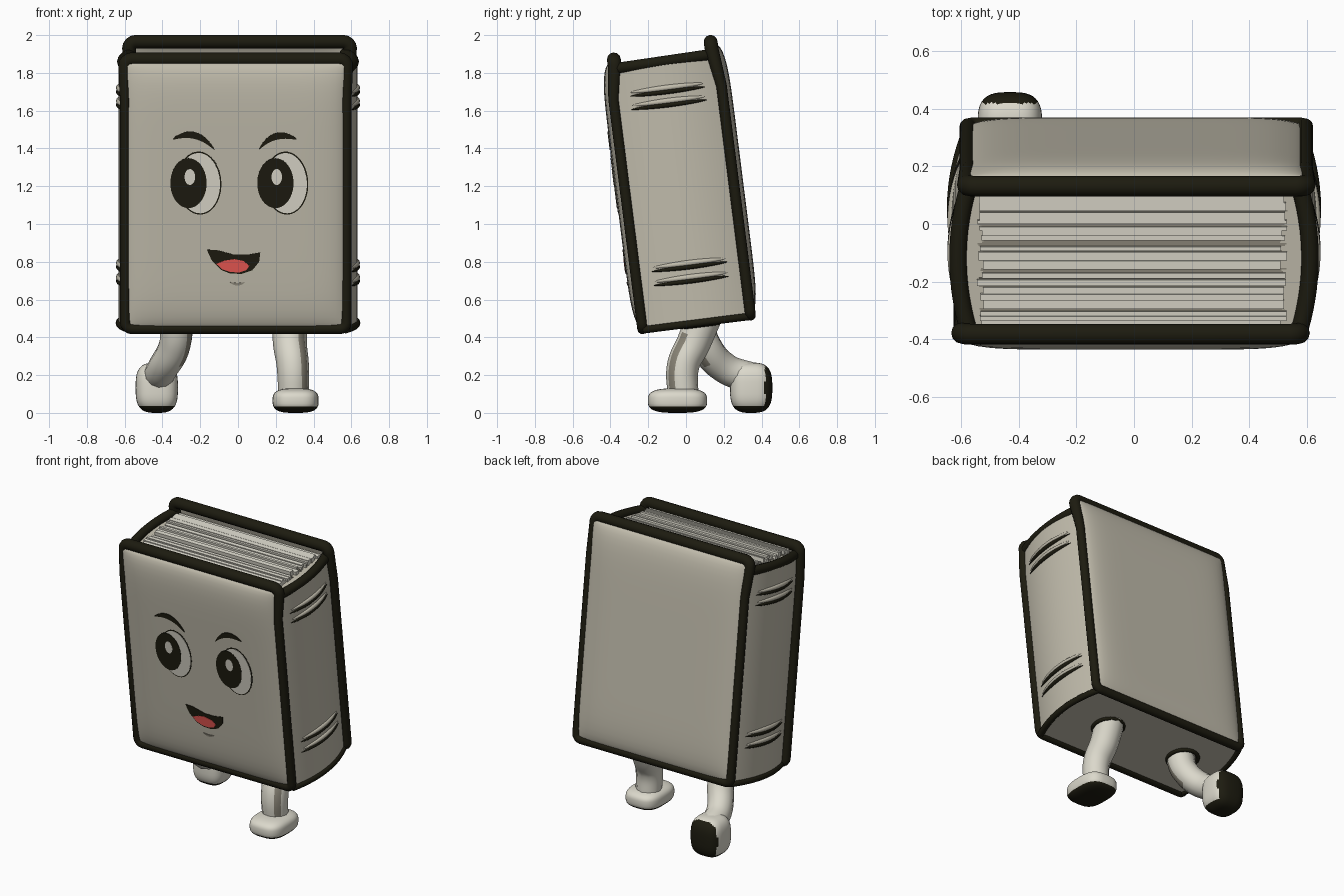
import bpy, bmesh, math, random
from mathutils import Matrix, Vector

if "Cube" in bpy.data.objects:
    bpy.data.objects.remove(bpy.data.objects["Cube"])

random.seed(4)

def material(name, rgb):
    m = bpy.data.materials.new(name)
    m.diffuse_color = (*rgb, 1)
    m.use_nodes = True
    m.node_tree.nodes["Principled BSDF"].inputs["Base Color"].default_value = m.diffuse_color
    return m

COVER = material("warm grey cover", (0.53, 0.50, 0.41))
PAPER = material("pale paper", (0.71, 0.69, 0.60))
DARK = material("dark olive ink", (0.012, 0.011, 0.005))
RED = material("tongue red", (0.80, 0.095, 0.085))
SHADE = material("mid grey", (0.26, 0.24, 0.19))

# The whole book leans forward about x
LEAN = Matrix.Translation((0, -0.035, 1.2)) @ Matrix.Rotation(math.radians(7.2), 4, 'X')

def add(name, bm, mats, lean=True, rule=None):
    bmesh.ops.recalc_face_normals(bm, faces=bm.faces)
    if rule:
        bm.normal_update()
        for f in bm.faces:
            f.material_index = int(rule(f.calc_center_median(), f.normal))
    me = bpy.data.meshes.new(name)
    bm.to_mesh(me)
    bm.free()
    for m in mats:
        me.materials.append(m)
    ob = bpy.data.objects.new(name, me)
    bpy.context.collection.objects.link(ob)
    if lean:
        ob.matrix_world = LEAN
    return ob

def tube(name, pts, radius, mat, radii=None, closed=False, smooth=False, lean=True):
    cu = bpy.data.curves.new(name, 'CURVE')
    cu.dimensions = '3D'
    cu.bevel_depth = radius
    cu.bevel_resolution = 4
    cu.use_fill_caps = True
    sp = cu.splines.new('BEZIER' if smooth else 'POLY')
    points = sp.bezier_points if smooth else sp.points
    points.add(len(pts) - 1)
    for i, p in enumerate(pts):
        if smooth:
            points[i].co = p
            points[i].handle_left_type = points[i].handle_right_type = 'AUTO'
        else:
            points[i].co = (*p, 1)
        points[i].radius = radii[i] if radii else 1
    sp.use_cyclic_u = closed
    cu.materials.append(mat)
    ob = bpy.data.objects.new(name, cu)
    bpy.context.collection.objects.link(ob)
    if lean:
        ob.matrix_world = LEAN
    bpy.ops.object.select_all(action='DESELECT')
    ob.select_set(True)
    bpy.context.view_layer.objects.active = ob
    bpy.ops.object.convert(target='MESH')
    return bpy.context.view_layer.objects.active

def spine_x(y, base=0.575, bulge=0.058):
    return base + bulge * (1 - (y / 0.28) ** 2)

ys = [-0.28 + 0.56 * i / 16 for i in range(17)]

# Book body: bulging spine on both sides, closed bottom
bm = bmesh.new()
outline = [(spine_x(y), y) for y in ys] + [(-spine_x(y), y) for y in reversed(ys)]
base = bm.faces.new([bm.verts.new((x, y, -0.738)) for x, y in outline])
ext = bmesh.ops.extrude_face_region(bm, geom=[base])
bmesh.ops.translate(bm, vec=(0, 0, 1.395),
                    verts=[v for v in ext['geom'] if isinstance(v, bmesh.types.BMVert)])
add("book_body", bm, [COVER])

# Covers: pillowed panels, each framed by a dark rounded trim
def cover(name, side, dx, top):
    n, w, z0, z1 = 28, 0.585, -0.728, top - 0.018
    bm = bmesh.new()
    grid = []
    for j in range(n + 1):
        v = math.sin(math.pi * (j / n - 0.5))
        row = []
        for i in range(n + 1):
            u = math.sin(math.pi * (i / n - 0.5))
            y = 0.288 + 0.05 * ((1 - abs(u) ** 8) * (1 - abs(v) ** 8)) ** 0.6
            row.append(bm.verts.new((dx + u * w, side * y, (z0 + z1) / 2 + v * (z1 - z0) / 2)))
        grid.append(row)
    for j in range(n):
        for i in range(n):
            bm.faces.new((grid[j][i], grid[j][i + 1], grid[j + 1][i + 1], grid[j + 1][i]))
    ob = add(name, bm, [COVER])
    # open sheet: make its normals point away from the book
    if ob.data.polygons[n * n // 2 + n // 2].normal.y * side < 0:
        ob.data.flip_normals()
    pts, radii, r = [], [], 0.035
    corners = [(w - r, top - r, 0), (r - w, top - r, 90), (r - w, -0.725 + r, 180), (w - r, -0.725 + r, 270)]
    for cx, cz, a0 in corners:
        for k in range(5):
            a = math.radians(a0 + 22.5 * k)
            up = cz > 0
            pts.append((dx + cx + r * math.cos(a), side * (0.26 if up else 0.288), cz + r * math.sin(a)))
            radii.append(1.3 if up else 1)
        if a0 == 90:   # keep the side runs straight below the top corners
            pts.append((dx - w, side * 0.288, 0.5)); radii.append(1)
    pts.append((dx + w, side * 0.288, 0.5)); radii.append(1)
    tube(name + "_trim", pts, 0.028, DARK, radii, closed=True)

cover("front_cover", -1, -0.012, 0.71)
cover("back_cover", 1, 0.008, 0.738)

# Spine trims and the paired bands on both sides
for s, label in ((1, "right"), (-1, "left")):
    tube(label + "_spine_top_trim", [(s * spine_x(y, 0.565, 0.045), y, 0.665 + 0.02 * y) for y in ys], 0.03, DARK)
    tube(label + "_spine_bottom_trim", [(s * spine_x(y, 0.57), y, -0.73) for y in ys], 0.02, DARK)
    for k, z in enumerate((0.505, 0.435, -0.43, -0.505)):
        band = [-0.2 + 0.4 * i / 14 for i in range(15)]
        taper = [0.15 + math.sin(math.pi * i / 14) ** 0.7 for i in range(15)]
        tube(f"{label}_spine_band_{k}", [(s * spine_x(y), y, z) for y in band], 0.0115, DARK, taper)
        tube(f"{label}_spine_ridge_{k}", [(s * spine_x(y, 0.572), y, z + 0.02) for y in band], 0.014, COVER, taper)

# Pages: thin sheets of uneven height between the covers
bm = bmesh.new()
y = -0.25
while y < 0.25:
    t = random.uniform(0.012, 0.03)
    gap = random.random() < 0.3
    t = 0.005 if gap else t
    h = 0.662 if gap else random.uniform(0.672, 0.692)
    w = random.uniform(0.515, 0.535)
    res = bmesh.ops.create_cube(bm, size=1)
    bmesh.ops.scale(bm, vec=(2 * w, t, 0.1), verts=res['verts'])
    bmesh.ops.translate(bm, vec=(random.uniform(-0.012, 0), y + t / 2, h - 0.05), verts=res['verts'])
    for f in {f for v in res['verts'] for f in v.link_faces}:
        f.material_index = int(gap)
    y += t
add("pages", bm, [PAPER, SHADE])

# Face details: thin plates, given in front-view x and z
def plate(name, pts, mat, depth):
    bm = bmesh.new()
    f = bm.faces.new([bm.verts.new((x, -0.335, (z - 1.158) / 0.992)) for x, z in pts])
    ext = bmesh.ops.extrude_face_region(bm, geom=[f])
    bmesh.ops.translate(bm, vec=(0, -0.003 - depth, 0),
                        verts=[v for v in ext['geom'] if isinstance(v, bmesh.types.BMVert)])
    add(name, bm, [mat])

def oval(cx, cz, a, b, tilt=0.0):
    out = []
    for i in range(40):
        t = math.tau * i / 40
        p = Matrix.Rotation(tilt, 2) @ Vector((a * math.cos(t), b * math.sin(t)))
        out.append((cx + p.x, cz + p.y))
    return out

def stroke(a, b, c, width):
    upper, lower = [], []
    for i in range(17):
        t = i / 16
        p = [(1 - t) ** 2 * a[k] + 2 * t * (1 - t) * b[k] + t * t * c[k] for k in (0, 1)]
        h = width / 2 * (0.15 + math.sin(math.pi * t) ** 0.7)
        upper.append((p[0], p[1] + h))
        lower.append((p[0], p[1] - h))
    return upper + lower[::-1]

for label, dx in (("left", 0), ("right", 0.46)):
    plate(label + "_eye_outline", oval(dx - 0.205, 1.217, 0.117, 0.167, 0.05), DARK, 0.001)
    plate(label + "_eye_white", oval(dx - 0.205, 1.217, 0.110, 0.160, 0.05), PAPER, 0.003)
    plate(label + "_pupil", oval(dx - 0.262, 1.217, 0.096, 0.132), DARK, 0.005)
    plate(label + "_eye_glint", oval(dx - 0.255, 1.25, 0.028, 0.042), PAPER, 0.0065)
plate("left_eyebrow", stroke((-0.345, 1.45), (-0.22, 1.515), (-0.125, 1.395), 0.032), DARK, 0.004)
plate("right_eyebrow", stroke((0.11, 1.395), (0.19, 1.505), (0.31, 1.45), 0.032), DARK, 0.004)
plate("mouth", [(-0.165, 0.865), (-0.11, 0.862), (-0.02, 0.838), (0.05, 0.838), (0.118, 0.85),
                (0.112, 0.80), (0.075, 0.755), (0.02, 0.737), (-0.04, 0.738), (-0.09, 0.758),
                (-0.14, 0.81)], DARK, 0.003)
plate("tongue", [(-0.115, 0.79), (-0.07, 0.808), (-0.02, 0.815), (0.03, 0.805), (0.06, 0.78),
                 (0.045, 0.757), (0.01, 0.745), (-0.04, 0.746), (-0.085, 0.762)], RED, 0.005)
plate("chin_line", stroke((-0.045, 0.692), (0, 0.672), (0.035, 0.692), 0.012), SHADE, 0.003)

# Legs, with a narrow grey streak down the outer side
def leg(name, pts, radii, streak):
    ob = tube(name, pts, 0.09, PAPER, radii, smooth=True, lean=False)
    ob.data.materials.append(SHADE)
    for p in ob.data.polygons:
        p.material_index = int(p.center.z < 0.42 and streak(p.normal))

leg("standing_leg", [(0.275, 0.10, 0.52), (0.275, 0.04, 0.37), (0.29, -0.015, 0.25), (0.295, -0.015, 0.08)],
    [1.05, 1.0, 0.95, 0.9], lambda n: n.x > 0.55 and -0.75 < n.y < -0.3)
leg("striding_leg", [(-0.325, 0.05, 0.52), (-0.335, 0.10, 0.36), (-0.40, 0.21, 0.235), (-0.43, 0.35, 0.185)],
    [1.0, 0.95, 0.9, 0.9], lambda n: n.x > 0.55 and -0.75 < n.y < -0.3)
for label, x in (("standing", 0.275), ("striding", -0.33)):
    ring = [(x + 0.095 * math.cos(math.tau * i / 24), 0.02 + 0.095 * math.sin(math.tau * i / 24), -0.742)
            for i in range(24)]
    tube(label + "_hip_ring", ring, 0.013, DARK, closed=True)

# Feet: rounded blobs with dark soles
def foot(name, centre, half, sole):
    bm = bmesh.new()
    bmesh.ops.create_uvsphere(bm, u_segments=40, v_segments=28, radius=1)
    for v in bm.verts:
        v.co = [centre[k] + half[k] * math.copysign(abs(v.co[k]) ** 0.65, v.co[k]) for k in range(3)]
    add(name, bm, [PAPER, DARK], lean=False, rule=sole)

foot("standing_foot", (0.305, -0.045, 0.065), (0.122, 0.157, 0.065), lambda c, n: c.z < 0.035)
foot("striding_foot", (-0.43, 0.345, 0.133), (0.112, 0.112, 0.133), lambda c, n: c.z < 0.035 or c.y > 0.418)

# Smooth shading with sharp edges kept
bpy.ops.object.select_all(action='SELECT')
bpy.ops.object.shade_smooth_by_angle(angle=math.radians(40))
